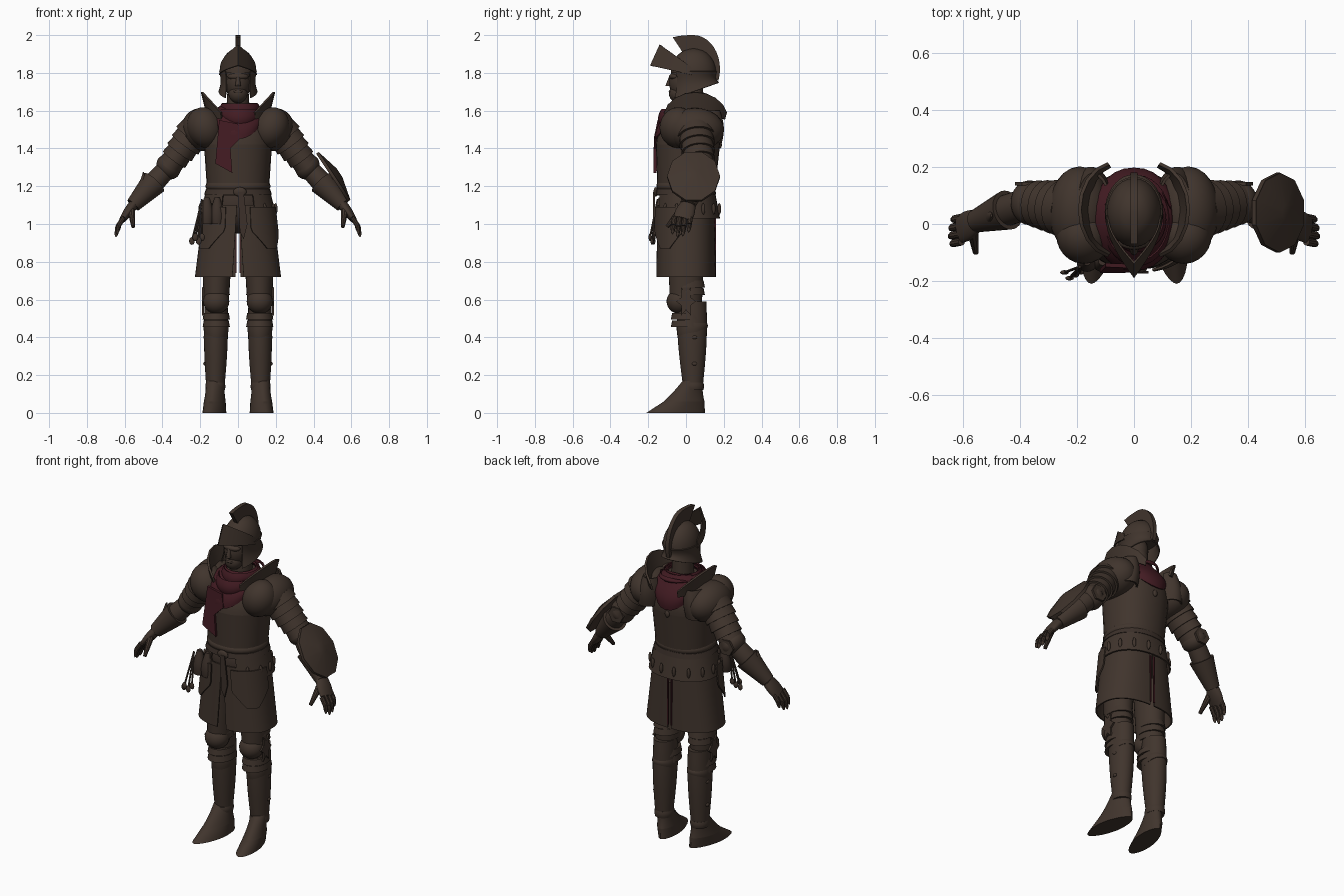
import bpy, bmesh
from math import sin, cos, radians, copysign, pi, sqrt
from mathutils import Vector, Matrix

if "Cube" in bpy.data.objects:
    bpy.data.objects.remove(bpy.data.objects["Cube"])
made = []

def material(name, rgb):
    mat = bpy.data.materials.new(name)
    mat.use_nodes = True
    mat.diffuse_color = (*rgb, 1)
    mat.node_tree.nodes["Principled BSDF"].inputs["Base Color"].default_value = (*rgb, 1)
    return mat

STEEL = material("brown steel", (.052, .035, .026))
LEATHER = material("dark leather", (.045, .03, .023))
CLOTH = material("red cloth", (.055, .011, .016))

def link_mesh(name, mesh):
    part = bpy.data.objects.new(name, mesh)
    bpy.context.collection.objects.link(part)
    made.append(part)

def finish(name, bm, mat, thick=0):
    bmesh.ops.recalc_face_normals(bm, faces=bm.faces)
    if thick:
        bmesh.ops.solidify(bm, geom=bm.faces[:], thickness=thick)
        bmesh.ops.recalc_face_normals(bm, faces=bm.faces)
    mesh = bpy.data.meshes.new(name)
    bm.to_mesh(mesh)
    bm.free()
    mesh.materials.append(mat)
    link_mesh(name, mesh)

def skin(name, rows, mat=STEEL, closed=False, cap=False, thick=0):
    """Bridge rows of points with quads."""
    bm = bmesh.new()
    grid = [[bm.verts.new(point) for point in row] for row in rows]
    count = len(rows[0])
    for here, there in zip(grid, grid[1:]):
        for k in range(count if closed else count - 1):
            j = (k + 1) % count
            bm.faces.new((here[k], here[j], there[j], there[k]))
    if cap:
        bm.faces.new(grid[0])
        bm.faces.new(grid[-1])
    finish(name, bm, mat, thick)

def even(t):
    return 1

def dome(t):
    return sqrt(1.01 - t * t)

def bulge(amount):
    return lambda t: 1 + amount * sin(pi * t)

def tube(name, start, end, size, end_size=None, shape=even, mat=STEEL, arc=None, square=2,
         lean=0, sag=0, splay=0, thick=0, level=True, sides=28, steps=10):
    """Oval tube of (width, depth); arc(t) opens it, angles run from the front."""
    start, end = Vector(start), Vector(end)
    across, front = Vector((1, 0, 0)), Vector((0, -1, 0))
    if not level:
        axis = (end - start).normalized()
        front = (front - axis * front.dot(axis)).normalized()
        across = axis.cross(front)
    rows = []
    for i in range(steps + 1):
        t = i / steps
        width, depth = Vector(size).lerp(Vector(end_size or size), t) * shape(t)
        low, high = arc(t) if arc else (0, 360)
        row = []
        for k in range(sides + 1 if arc else sides):
            angle = radians(low + (high - low) * k / sides)
            w, f = [copysign(abs(v) ** (2 / square), v) for v in (sin(angle), cos(angle))]
            point = start.lerp(end, t) + across * (width * w + splay * depth * f) + front * depth * f
            point.z -= (1 - t) * (lean * depth * f + sag * f * f)
            row.append(point)
        rows.append(row)
    skin(name, rows, mat, not arc, not arc and not thick, thick)

def ball(name, centre, radii, mat=STEEL, turn=0):
    bm = bmesh.new()
    place = Matrix.Translation(centre) @ Matrix.Rotation(turn, 4, "Y") @ Matrix.Diagonal((*radii, 1))
    bmesh.ops.create_uvsphere(bm, u_segments=24, v_segments=14, radius=1, matrix=place)
    finish(name, bm, mat)

def plate(name, outline, offset, mat=STEEL):
    """Flat outline given thickness by an offset."""
    shift = Vector(offset)
    points = [Vector(point) for point in outline]
    skin(name, [points, [point + shift for point in points]], mat, True, True)

def bands(name, start, end, size, end_size, count, flare):
    """Overlapping armour bands, each flaring towards its end."""
    for i in range(count):
        here, there = [Vector(start).lerp(end, (i + step) / count) for step in (0, 1)]
        girth = Vector(size).lerp(Vector(end_size), i / count)
        tube(name, here, there, girth, girth * flare, level=False, steps=2)

# Head and face
ball("head", (0, 0, 1.75), (.07, .09, .1))
ball("jaw", (0, -.04, 1.69), (.05, .05, .05))
ball("brow", (0, -.06, 1.78), (.055, .03, .02))
tube("nose", (0, -.09, 1.73), (0, -.08, 1.78), (.015, .02), (.01, .01), sides=12)
ball("mouth", (0, -.08, 1.7), (.025, .012, .008))
tube("neck", (0, .03, 1.55), (0, .03, 1.72), (.065, .07), (.055, .06))

# Helmet with crest and raised visor
tube("helmet_skull", (0, .04, 1.8), (0, .04, 1.93), (.095, .12), shape=dome)
tube("helmet_neck_guard", (0, .04, 1.7), (0, .04, 1.81), (.097, .13), (.094, .12), bulge(-.1),
     arc=lambda t: (42, 318), lean=.35, thick=.006)

def crest_point(degrees, scale):
    angle = radians(degrees)
    reach = scale * (1 + .22 * (max(0, degrees - 90) / 40) ** 2)
    return (-.012, .04 + .14 * reach * cos(angle), 1.82 + .18 * reach * sin(angle))

sweep = range(-20, 131, 10)
plate("helmet_crest", [crest_point(d, 1) for d in sweep] + [crest_point(d, .45) for d in reversed(sweep)],
      (.024, 0, 0))
ridge = [k / 8 for k in range(-8, 9)]
skin("raised_visor", [[(.1 * sin(k * pi / 2), .22 * abs(k) - .19, 1.84 - .05 * abs(k)) for k in ridge],
                      [(.095 * sin(k * pi / 2), .17 * abs(k) - .14, 1.95 - .12 * abs(k)) for k in ridge]],
     thick=.006)

# Breastplate
tube("breastplate_waist", (0, 0, 1.15), (0, .01, 1.42), (.162, .15), (.18, .17), square=2.2)
tube("breastplate_chest", (0, .01, 1.42), (0, .03, 1.62), (.18, .17),
     shape=lambda t: 1 - .55 * t * t, square=2.2)
tube("waist_roll", (0, 0, 1.18), (0, 0, 1.22), (.164, .15), shape=bulge(.05), square=2.2)
ball("back_boss", (0, .18, 1.42), (.015, .01, .02))

# Scarf
tube("scarf_cowl", (0, .015, 1.56), (0, .03, 1.635), (.14, .18), (.08, .085), bulge(.2), CLOTH,
     square=2.2, sag=.11, thick=.008)
for i in range(2):
    height = 1.61 - .03 * i
    tube("scarf_fold", (.01, .01, height), (.01, .02, height + .025), (.09 + .02 * i, .1 + .045 * i),
         shape=bulge(.08), mat=CLOTH, lean=.35, thick=.006)
plate("scarf_tail", [(x, max(0, z - 1.45) / 5 - .157, z) for x, z in
                     ((-.1, 1.55), (0, 1.53), (.02, 1.46), (-.04, 1.4), (-.03, 1.27), (-.12, 1.32))],
      (0, -.014, 0), CLOTH)

# Fauld, belt and hanging strap
tube("fauld", (0, .01, 1.03), (0, 0, 1.19), (.205, .17), (.167, .15), arc=lambda t: (25, 335),
     square=2.2, thick=.008)
ball("hips", (0, 0, 1.1), (.17, .14, .15), LEATHER)
tube("belt", (0, 0, 1.155), (0, 0, 1.185), (.18, .16), (.17, .155), mat=LEATHER, square=2.2)
ball("belt_buckle", (.01, -.16, 1.17), (.035, .012, .025))
plate("belt_strap", [(x, -.165, z) for x, z in ((0, 1.17), (.03, 1.17), (.05, 1), (.03, .92), (.01, .96))],
      (0, -.009, 0), LEATHER)
for i in range(12):
    angle = radians(45 + 270 * i / 11)
    ball("fauld_tab", (.2 * sin(angle), .01 - .17 * cos(angle), 1.08), (.01, .01, .03))

# Pouches and keys on the right hip
for x in (-.165, -.11):
    tube("belt_pouch", (x, -.14, 1), (x, -.13, 1.14), (.03, .025), (.015, .015), bulge(.5), LEATHER, sides=16)
for i in range(4):
    bow = Vector((-.19 - .018 * i, -.17 - .01 * (i % 3), .93 - .02 * (i % 2)))
    tube("key_shank", bow, (-.19, -.15, 1.13), (.005, .005), level=False, sides=8)
    ball("key_bow", bow, (.015, .008, .02))

# Skirt panel with its lining edge, and tasset
tube("left_skirt", (0, 0, .72), (0, 0, 1.1), (.228, .158), (.18, .15), arc=lambda t: (5 - 4 * t, 178),
     square=2.4, thick=.008)
plate("left_skirt_lining", [(x, .152, z) for x, z in ((.008, .74), (.016, .74), (.016, 1.03), (.008, 1.03))],
      (0, .008, 0), CLOTH)

def pointed(t):
    spread = 36 * min(1, .3 + 1.6 * t)
    return 52 - spread, 52 + spread

tube("left_tasset", (0, 0, .87), (0, 0, 1.09), (.225, .175), (.2, .17), arc=pointed, square=2.3, thick=.008)

# Leg armour
knee = Vector((.115, 0, .59))
ankle = Vector((.12, .037, .12))
tube("left_thigh", knee, (.11, 0, .95), (.066, .085), (.085, .1))
tube("left_calf", ankle, knee + Vector((0, .03, 0)), (.047, .05), (.06, .078), bulge(.16))
for height in (.7, .66, .53, .49):
    centre = Vector((knee.x, .01, height))
    tube("left_knee_lame", centre, centre - Vector((0, 0, .035)), (.066, .083), (.072, .09), steps=2)
ball("left_knee_cop", knee + Vector((0, -.035, 0)), (.069, .068, .065))
fan = []
for k in range(12):
    reach = .045 if k % 2 else .085
    fan.append((.18, .6 * reach * cos(k * pi / 6), knee.z + reach * sin(k * pi / 6)))
plate("left_knee_wing", fan, (.01, 0, 0))
tube("left_greave_rim", (.116, .036, .42), (.116, .03, .48), (.063, .078), shape=bulge(.05), lean=.4)
for height in (.26, .4):
    ball("left_greave_hinge", (.176, .045, height), (.008, .014, .01))

# Pointed foot
instep = (.123, -.01, .06)
tube("left_boot_sole", (.125, -.055, 0), instep, (.06, .155), (.056, .108), square=1.8, splay=.16, steps=4)
tube("left_boot_upper", instep, (.12, .035, .17), (.056, .108), (.048, .052), bulge(-.05), square=1.8, splay=.16)
tube("left_ankle_cuff", (.12, .035, .12), (.12, .035, .16), (.05, .057), shape=bulge(.06))

# Shoulder armour
ball("left_pauldron", (.19, .047, 1.5), (.108, .155, .115), turn=.4)
ball("left_pauldron_front", (.175, -.04, 1.51), (.095, .1, .11), turn=.4)
tube("left_pauldron_back", (.16, .06, 1.43), (.14, .06, 1.6), (.08, .13), (.06, .12), bulge(.12),
     arc=lambda t: (100, 230), thick=.01)

def fin_edge(width, depth, base, rise):
    angles = [radians(degrees) for degrees in range(10, 180, 20)]
    return [(.065 + width * sin(a), .05 - depth * cos(a), base + rise * sin(a)) for a in angles]

skin("left_neck_fin", [fin_edge(.09, .15, 1.55, .03), fin_edge(.12, .16, 1.57, .13)], thick=.012)

# Arm armour
shoulder = Vector((.22, .05, 1.5))
elbow = Vector((.368, .075, 1.302))
wrist = Vector((.555, .01, 1.1))
bands("left_upper_arm_lame", shoulder, elbow, (.088, .094), (.056, .068), 5, 1.07)
ball("left_elbow_cop", elbow, (.06, .078, .07), turn=.7)
plate("left_elbow_wing", [elbow + Vector((.05 * cos(k * pi / 3), .06, .05 * sin(k * pi / 3))) for k in range(6)],
      (0, .012, 0))
tube("left_forearm", elbow, wrist, (.05, .05), (.036, .036), bulge(.25), level=False)
tube("left_gauntlet_cuff", elbow.lerp(wrist, .4), wrist, (.07, .07), (.04, .04), level=False)
tube("left_cuff_point", elbow.lerp(wrist, .75), (.5, .03, 1.275), (.035, .05), (.003, .005), level=False)

# Hand
knuckles = Vector((.61, -.02, 1.025))
tube("left_palm", wrist, knuckles, (.026, .042), (.018, .048), bulge(.15), level=False)
for i, length in enumerate((.85, 1, .95, .75)):
    root = knuckles + Vector((-.005, .028 * i - .042, .01))
    middle = root + Vector((.032, -.006, -.05)) * length
    tip = middle + Vector((.01, -.006, -.055)) * length
    tube("left_finger_base", root, middle, (.014, .014), level=False, sides=10)
    tube("left_finger_tip", middle, tip, (.013, .013), shape=dome, level=False, sides=10)
tube("left_thumb", (.565, -.03, 1.07), (.555, -.1, .985), (.02, .02), (.01, .01), level=False, sides=10)

# Mirror the limbs to the right side
for part in [p for p in made if p.name.startswith("left_")]:
    mesh = part.data.copy()
    mesh.transform(Matrix.Diagonal((-1, 1, 1, 1)))
    mesh.flip_normals()
    link_mesh(part.name.replace("left_", "right_"), mesh)

# Round faceted shield on the left forearm
hub = Vector((.508, .04, 1.252))
facing = Vector((.83, 0, .55))
rim = hub + facing * .005
tube("shield_rim", hub - facing * .012, rim, (.16, .14), level=False, sides=10, steps=1)
tube("shield_face", rim, rim + facing * .03, (.155, .135), (.03, .03), level=False, sides=10, steps=1)
tube("shield_grip", elbow.lerp(wrist, .5), hub, (.03, .03), mat=LEATHER, level=False)

bpy.ops.object.select_all(action="DESELECT")
for part in made:
    part.select_set(True)
bpy.context.view_layer.objects.active = made[0]
bpy.ops.object.shade_smooth_by_angle(angle=radians(35))
